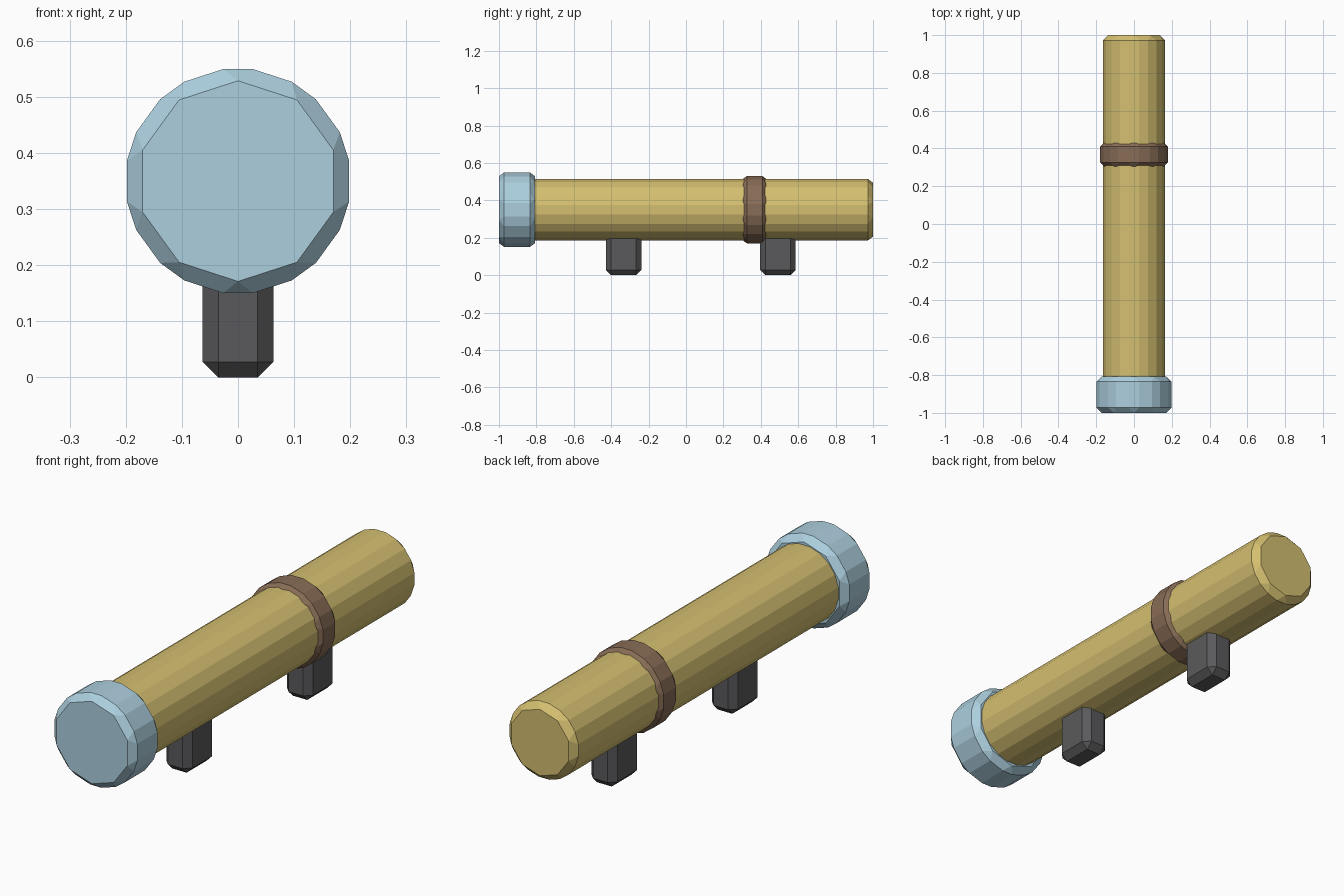
import bpy, bmesh, math
from mathutils import Matrix

if "Cube" in bpy.data.objects:
    bpy.data.objects.remove(bpy.data.objects["Cube"])

BEVEL = 0.028   # same chamfer on every part
AXIS_Z = 0.35   # height of the tube axis


def srgb(r, g, b):
    lin = lambda c: c / 12.92 if c <= 0.04045 else ((c + 0.055) / 1.055) ** 2.4
    return (lin(r / 255), lin(g / 255), lin(b / 255), 1)


def material(name, rgb):
    m = bpy.data.materials.new(name)
    m.diffuse_color = srgb(*rgb)
    m.use_nodes = True
    m.node_tree.nodes["Principled BSDF"].inputs["Base Color"].default_value = m.diffuse_color
    return m


def finish(name, bm, mat):
    """Chamfer all edges and turn the bmesh into an object."""
    bmesh.ops.bevel(bm, geom=bm.edges[:], offset=BEVEL, offset_type='OFFSET',
                    segments=1, affect='EDGES')
    bmesh.ops.recalc_face_normals(bm, faces=bm.faces[:])
    me = bpy.data.meshes.new(name)
    bm.to_mesh(me)
    bm.free()
    me.materials.append(mat)
    ob = bpy.data.objects.new(name, me)
    bpy.context.collection.objects.link(ob)


def drum(name, apothem, y0, y1, mat):
    """Ten-sided cylinder along y with a corner at the top."""
    r = apothem / math.cos(math.pi / 10)
    bm = bmesh.new()
    bmesh.ops.create_cone(bm, cap_ends=True, segments=10, radius1=r, radius2=r,
                          depth=y1 - y0,
                          matrix=Matrix.Translation((0, (y0 + y1) / 2, AXIS_Z))
                          @ Matrix.Rotation(math.pi / 2, 4, 'X'))
    finish(name, bm, mat)


def block(name, y, mat):
    """Foot block reaching from the ground into the tube."""
    bm = bmesh.new()
    bmesh.ops.create_cube(bm, size=1, matrix=Matrix.Translation((0, y, 0.13))
                          @ Matrix.Diagonal((0.126, 0.19, 0.26, 1)))
    finish(name, bm, mat)


gold = material("gold", (212, 191, 112))
blue = material("pale_blue", (172, 207, 222))
brown = material("brown", (136, 108, 86))
grey = material("dark_grey", (90, 90, 92))

drum("tube", 0.165, -0.9, 1.0, gold)
drum("front_cap", 0.198, -1.0, -0.807, blue)
drum("ring", 0.179, 0.297, 0.437, brown)
block("front_foot", -0.334, grey)
block("rear_foot", 0.491, grey)
